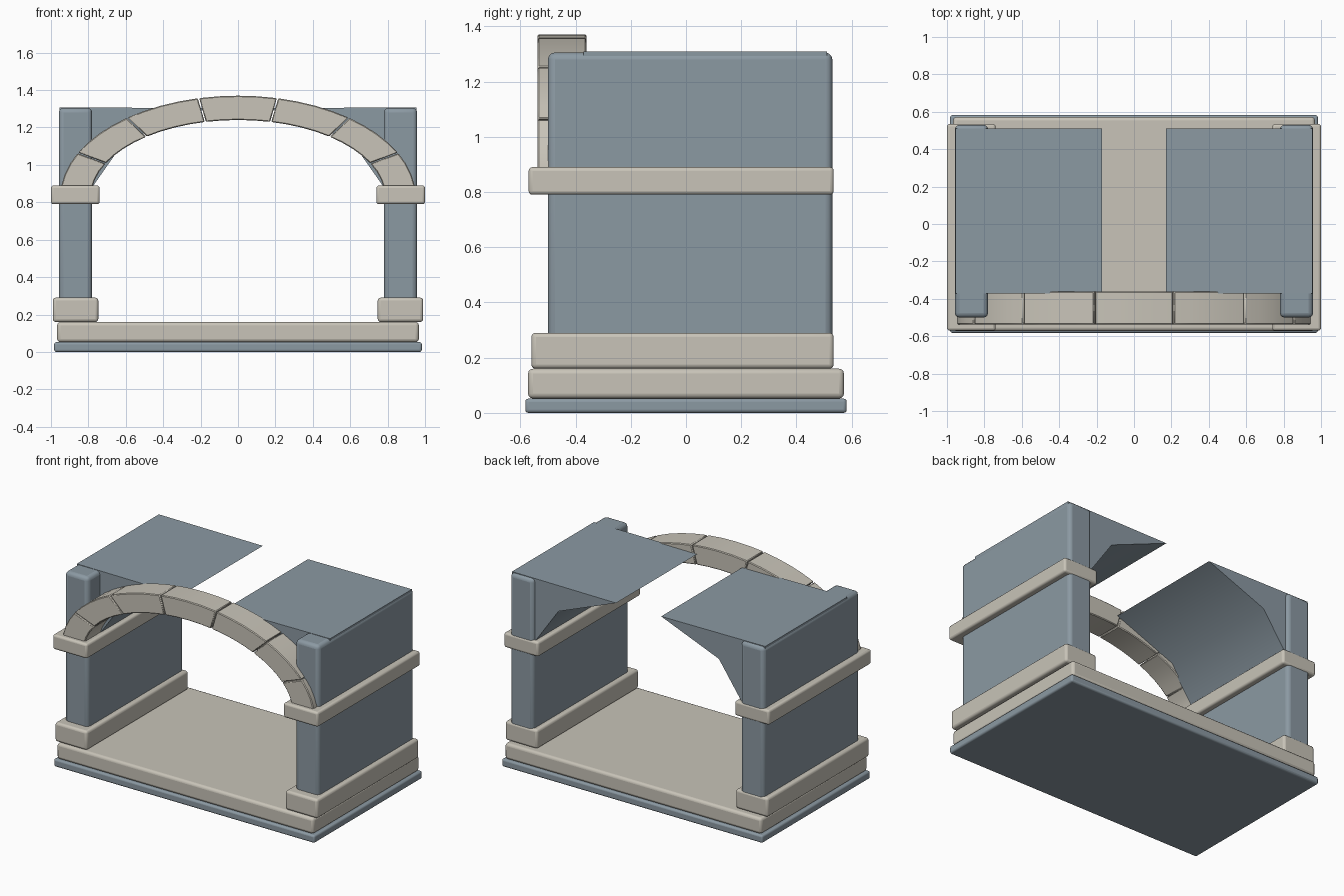
import bpy, bmesh, math

if "Cube" in bpy.data.objects:
    bpy.data.objects.remove(bpy.data.objects["Cube"])


def material(name, rgb):
    m = bpy.data.materials.new(name)
    m.diffuse_color = (*rgb, 1)
    m.use_nodes = True
    m.node_tree.nodes["Principled BSDF"].inputs["Base Color"].default_value = m.diffuse_color
    return m


BLUE = material("slate_blue", (0.26, 0.32, 0.365))
STONE = material("pale_stone", (0.58, 0.55, 0.48))


def finish(name, bm, mat, bevel, segments=3):
    """Turn a bmesh into an object with rounded edges."""
    bmesh.ops.recalc_face_normals(bm, faces=bm.faces)
    me = bpy.data.meshes.new(name)
    bm.to_mesh(me)
    bm.free()
    ob = bpy.data.objects.new(name, me)
    bpy.context.collection.objects.link(ob)
    me.materials.append(mat)
    if bevel:
        b = ob.modifiers.new("round", "BEVEL")
        b.width = bevel
        b.segments = segments
        b.limit_method = "ANGLE"
        b.angle_limit = math.radians(35)
    bpy.ops.object.select_all(action="DESELECT")
    ob.select_set(True)
    bpy.context.view_layer.objects.active = ob
    bpy.ops.object.shade_smooth_by_angle(angle=math.radians(35))
    return ob


def prism(name, profile, y0, y1, mat, bevel, segments=3):
    """Extrude an x-z outline from y0 to y1."""
    bm = bmesh.new()
    face = bm.faces.new([bm.verts.new((x, y0, z)) for x, z in profile])
    new = bmesh.ops.extrude_face_region(bm, geom=[face])["geom"]
    bmesh.ops.translate(bm, vec=(0, y1 - y0, 0),
                        verts=[v for v in new if isinstance(v, bmesh.types.BMVert)])
    return finish(name, bm, mat, bevel, segments)


def box(name, x0, x1, y0, y1, z0, z1, mat, bevel):
    return prism(name, [(x0, z0), (x1, z0), (x1, z1), (x0, z1)], y0, y1, mat, bevel)


# Floor slabs
box("base_plinth", -0.983, 0.983, -0.582, 0.582, 0, 0.052, BLUE, 0.012)
box("floor_slab", -0.967, 0.967, -0.572, 0.572, 0.052, 0.16, STONE, 0.018)

# Side walls, their stone bands and the broken vault above
for side, s in (("left", -1), ("right", 1)):
    def wall_box(name, xa, xb, *rest):
        box(side + "_" + name, *sorted((s * xa, s * xb)), *rest)

    wall_box("wall", 0.78, 0.958, -0.50, 0.53, 0.155, 1.305, BLUE, 0.025)
    wall_box("foot_band", 0.747, 0.99, -0.56, 0.535, 0.16, 0.29, STONE, 0.016)
    wall_box("upper_band", 0.74, 1.0, -0.57, 0.535, 0.79, 0.89, STONE, 0.014)
    vault = [(0.954, 0.88), (0.78, 0.88), (0.605, 1.13), (0.17, 1.303), (0.954, 1.308)]
    prism(side + "_vault", [(s * x, z) for x, z in vault], -0.372, 0.51, BLUE, 0)

# Seven wedge stones along an elliptical arch
COUNT, STEPS, CENTRE_Z = 7, 4, 0.83
for i in range(COUNT):
    span = math.pi / COUNT
    gap = 0.004
    start = -math.pi / 2 + i * span + gap
    ts = [start + (span - 2 * gap) * k / STEPS for k in range(STEPS + 1)]

    def curve(a, b, angles):
        return [(a * math.sin(t), CENTRE_Z + b * math.cos(t)) for t in angles]

    outline = curve(0.95, 0.54, ts) + curve(0.785, 0.41, ts[::-1])
    prism(f"arch_stone_{i + 1}", outline, -0.538, -0.36, STONE, 0.005, 1)
